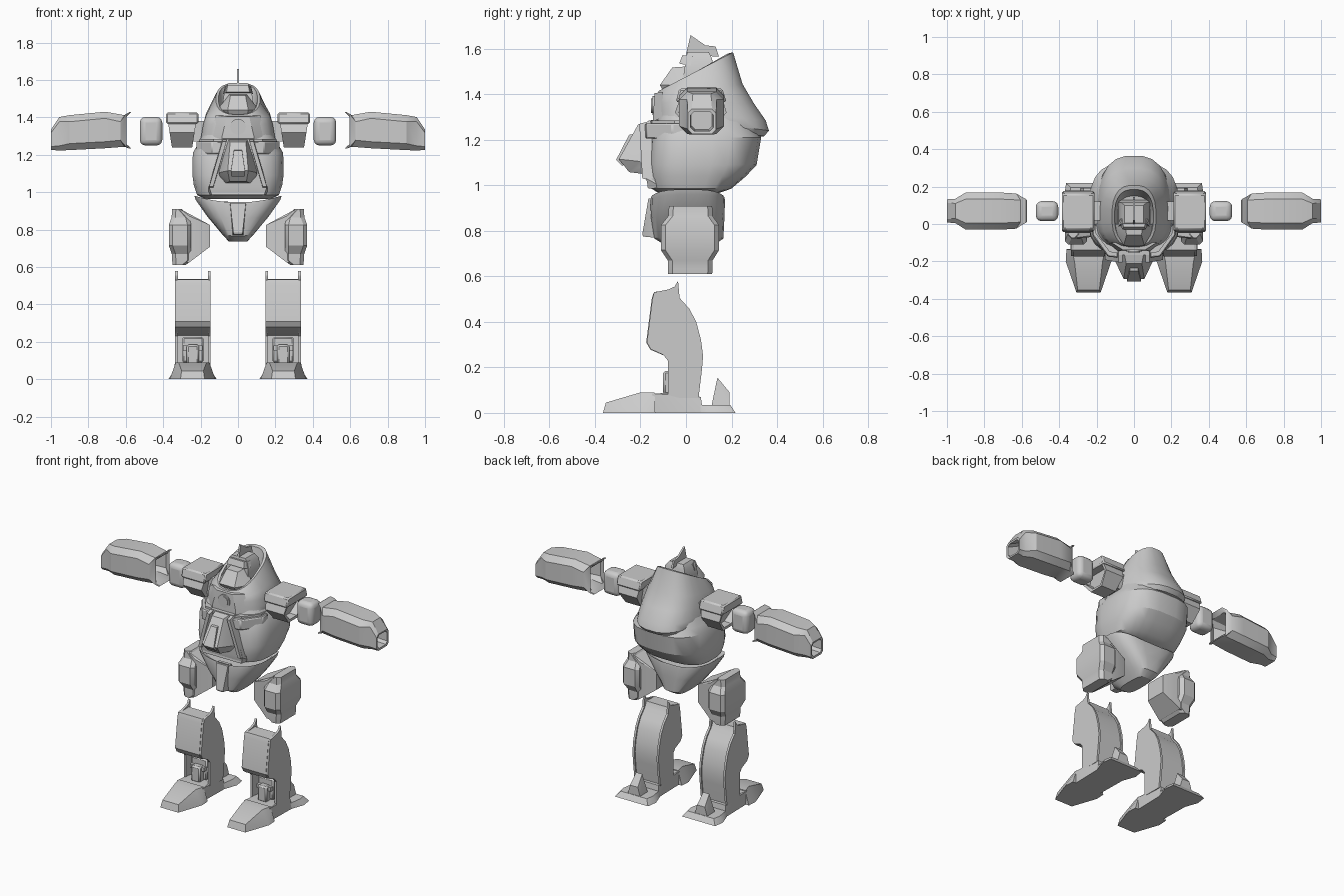
import bpy, bmesh, math


def finish(name, bm, mirror=False, bevel=0.0, angle=30, segments=1):
    bmesh.ops.recalc_face_normals(bm, faces=bm.faces)
    me = bpy.data.meshes.new(name)
    bm.to_mesh(me)
    bm.free()
    ob = bpy.data.objects.new(name, me)
    bpy.context.collection.objects.link(ob)
    bpy.ops.object.select_all(action='DESELECT')
    ob.select_set(True)
    bpy.context.view_layer.objects.active = ob
    bpy.ops.object.shade_smooth_by_angle(angle=math.radians(angle))
    if bevel:
        m = ob.modifiers.new("bevel", 'BEVEL')
        m.width, m.segments, m.limit_method = bevel, segments, 'ANGLE'
    if mirror:
        m = ob.modifiers.new("mirror", 'MIRROR')
        m.use_axis = (True, False, False)
    return ob


def loft(name, rings, **kw):
    # skin between successive closed rings, both ends capped
    bm = bmesh.new()
    rows = [[bm.verts.new(p) for p in r] for r in rings]
    n = len(rows[0])
    for a, b in zip(rows, rows[1:]):
        for i in range(n):
            j = (i + 1) % n
            bm.faces.new((a[i], a[j], b[j], b[i]))
    bm.faces.new(rows[0])
    bm.faces.new(rows[-1])
    return finish(name, bm, **kw)


def hull(name, pts, **kw):
    bm = bmesh.new()
    vs = [bm.verts.new(p) for p in pts]
    res = bmesh.ops.convex_hull(bm, input=vs)
    junk = [v for v in res["geom_interior"] if isinstance(v, bmesh.types.BMVert)]
    bmesh.ops.delete(bm, geom=junk, context='VERTS')
    bmesh.ops.dissolve_limit(bm, angle_limit=0.02, verts=bm.verts[:], edges=bm.edges[:])
    return finish(name, bm, **kw)


def sym(pts, c=0.0):
    # points given as half width, y, z around centre line x = c
    return [(c + s * x, y, z) for x, y, z in pts for s in (1, -1)]


def box(name, x0, x1, y0, y1, z0, z1, **kw):
    return hull(name, [(x, y, z) for x in (x0, x1) for y in (y0, y1) for z in (z0, z1)], **kw)


def plate(name, prof, x0, x1, **kw):
    return loft(name, [[(x, y, z) for y, z in prof] for x in (x0, x1)], **kw)


def oval(w, yf, yb, zf, zb, n=24, e=2.6, yc=0.04, lift=0.0):
    # egg-shaped horizontal ring, tilted from zf at the front to zb at the back
    out = []
    for i in range(n):
        a = 2 * math.pi * (i + 0.5) / n
        s, c = math.sin(a), math.cos(a)
        x = w * math.copysign(abs(s) ** (2 / e), s)
        y = yc + (yb - yc if c > 0 else yc - yf) * math.copysign(abs(c) ** (2 / e), c)
        out.append((x, y, zf + (zb - zf) * (y - yf) / (yb - yf) + lift * (x / w) ** 2))
    return out


def octo(a0, a1, b0, b1, c):
    return [(a0 + c, b0), (a1 - c, b0), (a1, b0 + c), (a1, b1 - c),
            (a1 - c, b1), (a0 + c, b1), (a0, b1 - c), (a0, b0 + c)]


# lower torso
loft("torso", [oval(w, f, b, z, z, e=3) for w, f, b, z in (
    (.18, -.12, .14, .965), (.22, -.152, .20, .985), (.238, -.165, .265, 1.04),
    (.245, -.165, .312, 1.09), (.243, -.155, .332, 1.21), (.22, -.14, .31, 1.25),
    (.18, -.12, .27, 1.33))])
# hood shell with open sloping collar
loft("hood", [oval(*r) for r in (
    (.175, -.115, .29, 1.29, 1.21), (.195, -.128, .345, 1.30, 1.215), (.2, -.132, .367, 1.305, 1.24),
    (.195, -.132, .352, 1.33, 1.285), (.187, -.132, .30, 1.365, 1.36), (.172, -.13, .25, 1.39, 1.445),
    (.118, -.12, .208, 1.415, 1.585), (.104, -.105, .185, 1.415, 1.58),
    (.09, -.09, .15, 1.395, 1.42))], angle=32)
# throat stud and collar brace
hull("collar_brace", sym([(.12, -.10, 1.41), (.14, -.10, 1.30), (.06, -.138, 1.405),
                          (.085, -.145, 1.30), (.085, -.145, 1.28)]))
for name, r, y in (("stud_ring", .042, -.148), ("stud", .032, -.153)):
    loft(name, [[(r * math.sin(i * math.pi / 10), yy, 1.35 + r * math.cos(i * math.pi / 10))
                 for i in range(20)] for yy in (-.11, y)])

# chest frame, raised rails and cockpit
hull("chest_frame", sym([(.085, -.10, 1.29), (.16, -.10, .99), (.08, -.165, 1.285),
                         (.155, -.175, 1.03), (.14, -.165, .985)]))
hull("chest_rail", [(x + d, y, z) for d in (0, .022) for x, y, z in (
    (.062, -.15, 1.285), (.062, -.205, 1.27), (.132, -.192, 1.03), (.132, -.15, 1.02))], mirror=True)
hull("cockpit", sym([(.055, -.14, 1.285), (.105, -.15, 1.11), (.07, -.15, 1.045),
                     (.042, -.21, 1.268), (.098, -.205, 1.105), (.035, -.212, 1.262),
                     (.055, -.295, 1.115), (.045, -.25, 1.058), (.1, -.18, 1.09)]))
hull("cockpit_window", sym([(.022, -.232, 1.225), (.022, -.25, 1.222), (.038, -.307, 1.112),
                            (.036, -.28, 1.085), (.038, -.26, 1.10)]))
# shoulder vents on the chest
hull("chest_vent", [(x, y, z) for z in (1.205, 1.272) for x, y in (
    (.085, -.18), (.14, -.175), (.222, -.06), (.222, 0), (.085, 0))], mirror=True, bevel=.006)
hull("vent_lip", [(x, y, z) for z in (1.265, 1.285) for x, y in (
    (.085, -.155), (.13, -.15), (.205, -.05), (.205, 0), (.085, 0))], mirror=True)
hull("belly_band", sym([(.15, -.165, 1.03), (.14, -.17, .99), (.17, -.10, 1.03), (.16, -.1, .985)]))

# head
hull("head", sym([(.075, 0, 1.40), (.075, .13, 1.40), (.085, -.015, 1.46), (.085, .12, 1.46),
                  (.07, 0, 1.555), (.07, .115, 1.555), (.05, .005, 1.585), (.05, .10, 1.585)]))
hull("brow", sym([(.062, -.03, 1.535), (.08, .02, 1.525), (.055, -.015, 1.572), (.07, .03, 1.565)]))
hull("face_mask", sym([(.055, -.115, 1.44), (.04, -.06, 1.518), (.048, 0, 1.522),
                       (.105, 0, 1.45), (.10, -.04, 1.44), (.05, -.10, 1.415), (.09, 0, 1.41)]))
plate("head_crest", [(.0, 1.575), (.02, 1.66), (.085, 1.615), (.13, 1.61), (.145, 1.565)], -.006, .006)

# pelvis bowl and front panel
loft("pelvis", [oval(w, f, b, z, z, 24, 3.2, .01, l) for w, f, b, z, l in (
    (.20, -.12, .135, .925, .03), (.235, -.155, .17, .945, .037), (.228, -.157, .172, .93, .03),
    (.165, -.155, .17, .86, .01), (.085, -.14, .165, .765, .01), (.05, -.09, .12, .737, 0))])
hull("pelvis_panel", sym([(.045, -.13, .945), (.042, -.165, .942), (.025, -.192, .785),
                          (.028, -.14, .77), (.02, -.188, .775)]))


def x_ring(x, z0, z1, y0, y1, c, curve=0.0):
    # chamfered ring facing x; curve pulls the upper and lower edges inward
    m, h = (z0 + z1) / 2, (z1 - z0) / 2
    return [(x - curve * abs((z - m) / h) ** 4, y, z) for y, z in octo(y0, y1, z0, z1, c)]


# shoulders: tapered shell, cap plate and axle
def shoulder_ring(x, i):
    e, t = i * 1.0, abs(x - .30) / .09
    return [(x + dx * (-1 if x < .3 else 1), y, z) for y, z, dx in (
        (.02 + e, 1.24 + e, -.025), (.12 - e, 1.24 + e, -.025), (.178 - e, 1.32, -.012),
        (.155 - e, 1.40 - e, 0), (-.02 + e, 1.40 - e, 0), (-.048 + e, 1.32, -.012))]


loft("shoulder", [shoulder_ring(.22, 0), shoulder_ring(.378, 0), shoulder_ring(.376, .015),
                  shoulder_ring(.33, .02)], mirror=True)
hull("shoulder_cap", [(x, y, z) for x in (.212, .385) for y, z in (
    (-.045, 1.365), (-.03, 1.425), (.16, 1.425), (.178, 1.365))], mirror=True, bevel=.008)
box("shoulder_axle", .12, .24, .02, .12, 1.27, 1.38, mirror=True)
# upper arms
box("upper_arm", .405, .525, .015, .122, 1.25, 1.402, mirror=True, bevel=.03, segments=3, angle=40)
# hollow forearms
loft("forearm", [x_ring(*r) for r in (
    (.70, 1.28, 1.38, .02, .12, .02), (.635, 1.255, 1.405, -.015, .155, .03, .04),
    (.627, 1.236, 1.427, .0, .14, .012, .055), (.632, 1.232, 1.43, -.005, .145, .012, .055),
    (.632, 1.243, 1.412, -.025, .163, .035, .025), (.71, 1.235, 1.43, -.03, .168, .035),
    (.90, 1.225, 1.412, -.03, .168, .035), (.955, 1.223, 1.402, .005, .135, .025),
    (1.0, 1.226, 1.335, .008, .132, .018), (.998, 1.238, 1.325, .02, .12, .016),
    (.92, 1.245, 1.36, .025, .115, .016))], mirror=True)

# thighs: outer armour with bulged middle, inner wedge
loft("thigh_armour", [[(x, y, z) for x, y in octo(a, b, c, d, .02)] for a, b, c, d, z in (
    (.28, .35, -.078, .115, .61), (.25, .352, -.08, .117, .635), (.25, .354, -.08, .117, .67),
    (.25, .37, -.11, .145, .715), (.25, .37, -.11, .145, .825), (.26, .355, -.078, .117, .865),
    (.30, .352, -.075, .115, .91))], mirror=True)
hull("thigh_wedge", [(x, y, z) for x, y0, y1, z0, z1 in (
    (.15, -.05, .09, .708, .825), (.26, -.075, .113, .625, .872), (.305, -.073, .112, .62, .908))
    for y in (y0, y1) for z in (z0, z1)], mirror=True)

# shins: side walls with knee spikes around an inset core
wall = [(-.14, .53), (-.075, .543), (-.05, .555), (-.035, .58), (-.028, .505), (.015, .457),
        (.045, .40), (.066, .32), (.075, .25), (.07, .19), (.055, .065), (-.08, .065),
        (-.08, .23), (-.10, .255), (-.155, .28), (-.172, .31), (-.148, .50)]
for name, x0, x1 in (("shin_wall_inner", .147, .161), ("shin_wall_outer", .322, .336)):
    plate(name, wall, x0, x1, mirror=True)
core = [(-.14, .532), (-.05, .535), (-.035, .50), (.008, .452), (.037, .395), (.058, .315),
        (.066, .25), (.062, .19), (.048, .06), (-.02, .06), (-.02, .235), (-.08, .245),
        (-.157, .278), (-.175, .31), (-.15, .505)]
plate("shin_core", core, .159, .324, mirror=True)
# ankle pistons in the front recess
box("ankle_block", .185, .298, -.06, -.01, .09, .225, mirror=True, bevel=.008)
box("ankle_piston", .208, .275, -.10, -.04, .08, .185, mirror=True, bevel=.01)
box("ankle_pin", .19, .293, -.08, -.04, .155, .18, mirror=True)

# feet: toe, middle block, heel plate and heel spur
C = .243
hull("foot_toe", sym([(.118, -.135, 0), (.122, -.20, 0), (.065, -.365, 0), (.058, -.352, .045),
                      (.075, -.20, .09), (.09, -.138, .09)], C), mirror=True)
hull("foot_middle", sym([(.095, -.15, 0), (.1, .075, 0), (.095, -.15, .085), (.082, -.06, .088),
                         (.088, .065, .07)], C), mirror=True)
hull("heel_plate", sym([(.095, .05, 0), (.13, .15, 0), (.12, .218, 0), (.09, .05, .035),
                        (.105, .15, .035), (.095, .195, .034)], C), mirror=True)
hull("heel_spur", sym([(.045, .112, .03), (.045, .192, .03), (.022, .138, .155),
                       (.028, .192, .09)], C), mirror=True)
